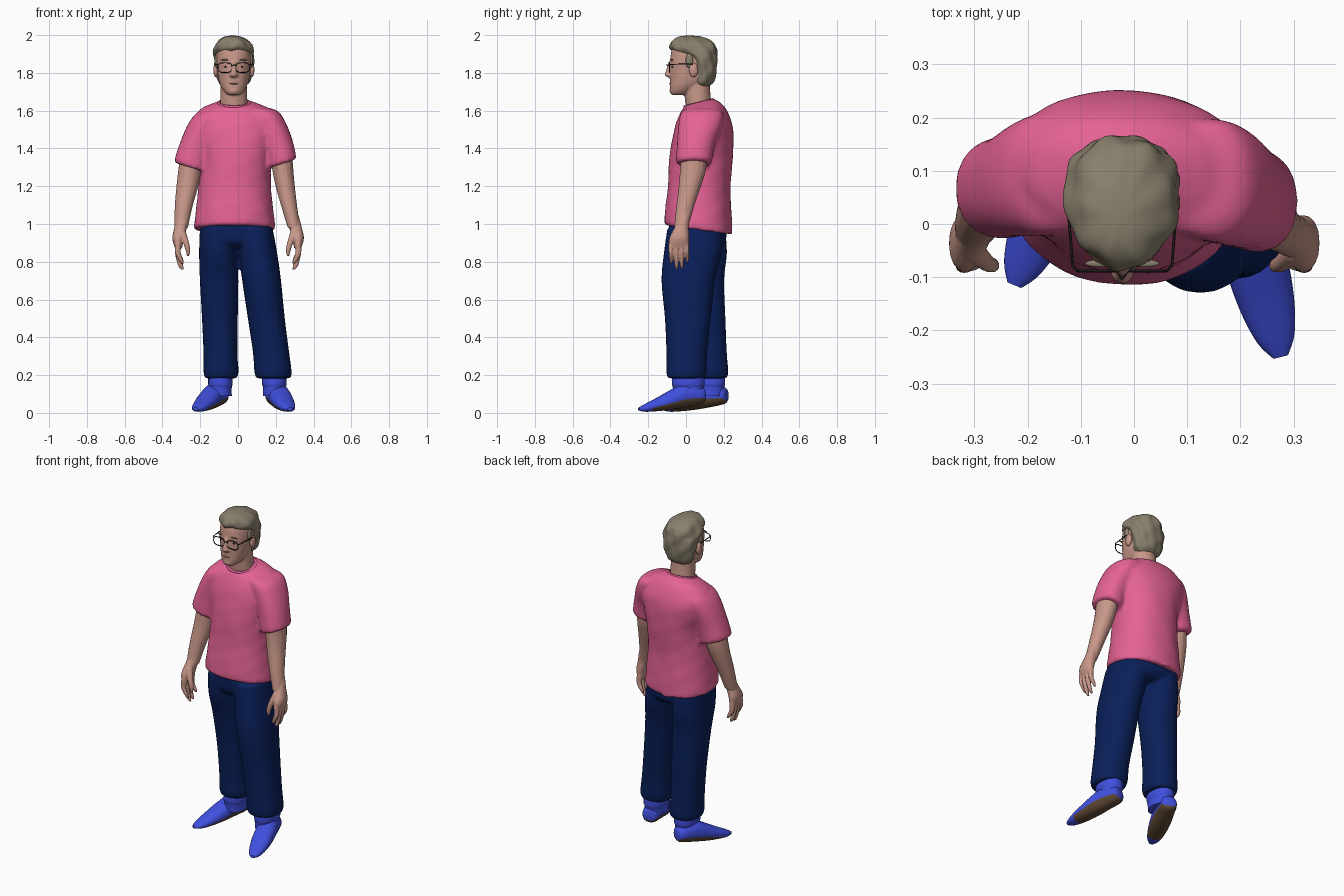
import bpy, bmesh, math
from mathutils import Vector

cube = bpy.data.objects.get("Cube")
if cube:
    bpy.data.objects.remove(cube, do_unlink=True)


def material(name, rgb):
    m = bpy.data.materials.new(name)
    m.use_nodes = True
    m.diffuse_color = (*rgb, 1)
    m.node_tree.nodes["Principled BSDF"].inputs["Base Color"].default_value = (*rgb, 1)
    return m


SKIN = material("skin", (.58, .31, .25))
HAIR = material("hair", (.25, .215, .15))
PINK = material("pink_cotton", (.78, .122, .3))
NAVY = material("navy_denim", (.003, .014, .1))
BLUE = material("blue_shoe", (.052, .08, .74))
SOLE = material("brown_sole", (.11, .065, .034))
BLACK = material("black_frame", (.01, .01, .01))
LIP = material("lip", (.43, .2, .16))


def select(obs):
    bpy.ops.object.select_all(action='DESELECT')
    for ob in obs:
        ob.select_set(True)
    bpy.context.view_layer.objects.active = obs[0]


def finish(name, bm, *mats):
    bmesh.ops.recalc_face_normals(bm, faces=bm.faces)
    mesh = bpy.data.meshes.new(name)
    bm.to_mesh(mesh)
    bm.free()
    for m in mats:
        mesh.materials.append(m)
    ob = bpy.data.objects.new(name, mesh)
    bpy.context.collection.objects.link(ob)
    select([ob])
    bpy.ops.object.shade_smooth_by_angle(angle=math.radians(50))
    return ob


def blend(name, parts, voxel, rounds):
    """Join overlapping parts into one soft continuous skin."""
    select(parts)
    bpy.ops.object.join()
    ob = parts[0]
    ob.name = name
    remesh = ob.modifiers.new("Merge", 'REMESH')
    remesh.mode, remesh.voxel_size, remesh.use_smooth_shade = 'VOXEL', voxel, True
    soften = ob.modifiers.new("Soften", 'SMOOTH')
    soften.factor, soften.iterations = .5, rounds


def smooth_path(rows, steps):
    """Catmull-Rom interpolation through rows of numbers."""
    out = []
    for i in range(len(rows) - 1):
        a, b, c, d = (rows[max(0, min(len(rows) - 1, i + k))] for k in (-1, 0, 1, 2))
        for s in range(steps):
            t = s / steps
            out.append([(2 * q + (r - p) * t + (2 * p - 5 * q + 4 * r - w) * t * t
                         + (3 * q - p - 3 * r + w) * t ** 3) / 2
                        for p, q, r, w in zip(a, b, c, d)])
    return out + [list(rows[-1])]


def loft(name, rows, mat, u=(1, 0, 0), v=(0, 1, 0), sides=24, steps=4,
         power=2.2, wave=0, second=None, rule=None):
    """Rows are x, y, z, radius along u, radius along v, optional front-back tilt."""
    u, v = Vector(u), Vector(v)
    rows = [tuple(r) + (0,) * (6 - len(r)) for r in rows]
    bm, rings = bmesh.new(), []
    for x, y, z, ru, rv, tilt in smooth_path(rows, steps):
        ring = []
        for k in range(sides):
            a = math.tau * k / sides
            c, s = math.cos(a), math.sin(a)
            c = math.copysign(abs(c) ** (2 / power), c)
            s = math.copysign(abs(s) ** (2 / power), s)
            g = 1 + wave * math.sin(9 * a + 25 * z) + wave * math.sin(5 * a - 60 * z)
            p = Vector((x, y, z)) + u * (c * ru * g) + v * (s * rv * g)
            p.z += tilt * s * rv
            ring.append(bm.verts.new(p))
        rings.append(ring)
    for r, q in zip(rings, rings[1:]):
        for k in range(sides):
            n = (k + 1) % sides
            bm.faces.new((r[k], r[n], q[n], q[k]))
    bm.faces.new(rings[0])
    bm.faces.new(rings[-1])
    mats = [mat]
    if second:
        mats.append(second)
        bmesh.ops.recalc_face_normals(bm, faces=bm.faces)
        for f in bm.faces:
            f.material_index = int(rule(f))
    return finish(name, bm, *mats)


def blob(name, centre, size, mat):
    bm = bmesh.new()
    bmesh.ops.create_uvsphere(bm, u_segments=16, v_segments=10, radius=1)
    for w in bm.verts:
        w.co = Vector(a * b + c for a, b, c in zip(w.co, size, centre))
    return finish(name, bm, mat)


def wire(name, points, radius, mat, closed=False):
    cu = bpy.data.curves.new(name, 'CURVE')
    cu.dimensions = '3D'
    cu.bevel_depth, cu.bevel_resolution = radius, 1
    sp = cu.splines.new('POLY')
    sp.points.add(len(points) - 1)
    for p, co in zip(sp.points, points):
        p.co = (*co, 1)
    sp.use_cyclic_u = closed
    cu.materials.append(mat)
    ob = bpy.data.objects.new(name, cu)
    bpy.context.collection.objects.link(ob)


# Shirt: body and sleeves in one cloth, with a collar band
body = loft("shirt_body", [
    (-.018, .065, .97, .211, .176, -.14), (-.018, .065, .985, .215, .179, -.14),
    (-.018, .066, 1.07, .205, .175, -.08), (-.017, .07, 1.2, .192, .165),
    (-.01, .08, 1.35, .187, .168), (-.012, .092, 1.48, .222, .158),
    (-.014, .096, 1.55, .226, .142), (-.016, .09, 1.61, .18, .114, .1),
    (-.018, .078, 1.636, .115, .088, .2), (-.02, .07, 1.645, .084, .074, .25)],
    PINK, sides=40, wave=.004, u=(1, -.06, 0), v=(.06, 1, 0))
right_sleeve = loft("right_sleeve", [
    (-.247, .067, 1.298, .086, .092), (-.248, .067, 1.315, .088, .095),
    (-.226, .074, 1.4, .083, .098), (-.19, .088, 1.5, .078, .112),
    (-.15, .094, 1.565, .069, .115), (-.08, .09, 1.6, .05, .095)],
    PINK, u=(1, 0, -.3))
left_sleeve = loft("left_sleeve", [
    (.23, .042, 1.318, .075, .092), (.231, .042, 1.335, .077, .096),
    (.211, .052, 1.42, .078, .1), (.18, .072, 1.51, .075, .114),
    (.14, .084, 1.58, .068, .115), (.07, .085, 1.605, .05, .095)],
    PINK, u=(1, 0, .3))
blend("shirt", [body, right_sleeve, left_sleeve], .011, 6)
collar = [(-.02 + .083 * math.cos(a), .068 + .075 * math.sin(a), 1.64 + .019 * math.sin(a))
          for a in (math.tau * k / 32 for k in range(32))]
wire("collar_band", collar, .0075, PINK, True)

# Trousers, gathered a little at each hem
seat = loft("trouser_seat", [(-.01, .065, .87, .12, .1), (-.008, .062, .91, .187, .15),
                             (-.01, .06, 1.04, .187, .148)], NAVY, sides=32, power=2.5)
right_leg = loft("right_trouser_leg", [
    (-.09, .12, .183, .084, .094), (-.09, .12, .2, .09, .102), (-.09, .119, .23, .093, .105),
    (-.093, .115, .32, .09, .101), (-.096, .105, .5, .095, .104), (-.1, .085, .7, .102, .117),
    (-.104, .07, .85, .102, .147), (-.102, .062, .98, .1, .145)], NAVY)
left_leg = loft("left_trouser_leg", [
    (.187, .002, .183, .09, .096), (.187, .002, .2, .096, .104), (.184, .003, .23, .099, .107),
    (.175, .004, .32, .096, .108), (.15, .01, .5, .098, .122), (.125, .012, .7, .103, .142),
    (.105, .036, .85, .102, .153), (.085, .046, .98, .098, .145)], NAVY)
blend("trousers", [seat, right_leg, left_leg], .009, 4)


# Shoes: ankle collar, foot with brown underside
def shoe(side, ankle, heel, toe):
    x, y = ankle
    loft(side + "_shoe_collar", [(x, y, .09, .06, .078), (x, y, .135, .06, .082),
                                 (x, y, .155, .065, .087), (x, y, .215, .063, .086)], BLUE)
    h, t = Vector((*heel, 0)), Vector((*toe, 0))
    d = t - h
    across = Vector((-d.y, d.x, 0)).normalized()
    profile = [(0, .09, .025, .025), (.05, .092, .046, .046), (.3, .092, .056, .064),
               (.5, .071, .059, .054), (.72, .045, .052, .036),
               (.9, .027, .036, .021), (1, .02, .014, .008)]
    rows = [(*(h + d * k).xy, z, w, r) for k, z, w, r in profile]

    def underside(f):
        along = (f.calc_center_median() - h).dot(d) / d.length_squared
        return f.normal.z < -.3 and along < .8
    loft(side + "_shoe", rows, BLUE, u=across, v=(0, 0, 1), second=SOLE, rule=underside)


shoe("right", (-.093, .12), (-.085, .215), (-.225, -.115))
shoe("left", (.192, .012), (.185, .1), (.276, -.25))


# Hands hang down with the knuckles facing outward
def hand_parts(side, x, s):
    parts = [loft(side + "_palm", [
        (x - s * .018, -.004, 1.05, .026, .026), (x - s * .008, -.022, .985, .033, .037),
        (x + s * .006, -.036, .925, .031, .053), (x + s * .004, -.038, .872, .019, .05)],
        SKIN, sides=16)]
    for i, (y, tip) in enumerate([(-.08, .79), (-.052, .758), (-.024, .762), (.004, .795)]):
        parts.append(loft(f"{side}_finger_{i + 1}", [
            (x + s * .006, y, .9, .016, .0125), (x + s * .008, y, .85, .016, .012),
            (x - s * .006, y + .002, tip + .025, .014, .0105),
            (x - s * .018, y + .002, tip, .008, .006)], SKIN, sides=10, power=2))
    parts.append(loft(side + "_thumb", [
        (x - s * .01, -.05, .97, .021, .021), (x - s * .033, -.072, .91, .017, .017),
        (x - s * .046, -.078, .86, .013, .013), (x - s * .046, -.078, .83, .006, .006)],
        SKIN, sides=10, power=2))
    return parts


# Bare arms running into the hands
right_arm = loft("right_arm", [
    (-.24, .068, 1.38, .064, .07), (-.255, .06, 1.28, .062, .067), (-.268, .045, 1.2, .058, .059),
    (-.288, .015, 1.09, .047, .048), (-.301, -.014, .98, .036, .037)], SKIN, sides=16, power=2)
blend("right_arm_and_hand", [right_arm] + hand_parts("right", -.311, -1), .0045, 3)
left_arm = loft("left_arm", [
    (.225, .042, 1.4, .06, .07), (.237, .037, 1.29, .056, .069), (.25, .02, 1.2, .051, .059),
    (.272, -.005, 1.09, .042, .047), (.296, -.026, .98, .033, .037)], SKIN, sides=16, power=2)
blend("left_arm_and_hand", [left_arm] + hand_parts("left", .312, 1), .0045, 3)

# Head, neck, nose and chin
CX = -.022
face = [
    loft("head", [
        (CX, -.042, 1.682, .02, .026), (CX, -.032, 1.691, .042, .05),
        (CX, -.008, 1.72, .064, .077), (CX, .02, 1.76, .08, .105), (CX, .033, 1.82, .09, .118),
        (CX, .036, 1.87, .093, .12), (CX, .038, 1.93, .085, .11), (CX, .038, 1.96, .05, .07)],
        SKIN, sides=32),
    loft("neck", [(CX, .072, 1.59, .077, .07), (CX, .062, 1.67, .071, .069),
                  (CX, .055, 1.78, .07, .068)], SKIN, power=2),
    loft("nose", [(CX, -.08, 1.775, .013, .012), (CX, -.089, 1.787, .023, .023),
                  (CX, -.087, 1.81, .014, .02), (CX, -.08, 1.86, .011, .012)],
         SKIN, sides=12, power=2),
    blob("chin", (CX, -.067, 1.705), (.03, .021, .018), SKIN),
    blob("brow_ridge", (CX, -.063, 1.868), (.06, .018, .012), SKIN)]
blend("head", face, .0055, 2)
blob("mouth", (CX, -.084, 1.743), (.026, .005, .004), LIP)

# Hair: cropped back and sides, rounded crown, swept fringe
loft("hair", [
    (CX, .088, 1.73, .06, .035), (CX, .09, 1.755, .084, .058), (CX, .095, 1.82, .099, .067),
    (CX, .08, 1.88, .106, .085), (CX, .058, 1.905, .107, .106), (CX, .041, 1.928, .104, .122),
    (CX, .034, 1.955, .093, .116), (CX - .004, .026, 1.978, .07, .092),
    (CX - .006, .02, 1.992, .042, .058), (CX - .006, .018, 1.997, .016, .022)],
    HAIR, sides=64, power=2, wave=.028)
for i in range(6):
    k = i / 2.5 - 1
    blob(f"fringe_tuft_{i + 1}", (CX + .066 * k, -.06 + .05 * k * k, 1.932 + .01 * (i % 2)),
         (.021, .024, .026), HAIR)

# Ears, eyes, brows and spectacles
ends = []
for side, s in (("right", -1), ("left", 1)):
    ex, rim_y = CX + s * .047, -.088
    blob(side + "_ear", (CX + s * .095, .04, 1.815), (.014, .024, .037), SKIN)
    blob(side + "_sideburn", (CX + s * .09, .018, 1.865), (.012, .02, .04), HAIR)
    blob(side + "_eye", (ex - s * .006, -.071, 1.832), (.01, .006, .004), BLACK)
    blob(side + "_brow", (ex - s * .003, -.074, 1.869), (.026, .007, .004), HAIR)
    rim = []
    for n in range(20):
        c, w = math.cos(math.tau * n / 20), math.sin(math.tau * n / 20)
        rim.append((ex + .037 * math.copysign(abs(c) ** .7, c), rim_y,
                    1.828 + .026 * math.copysign(abs(w) ** .7, w)))
    wire(side + "_spectacle_rim", rim, .0027, BLACK, True)
    wire(side + "_spectacle_arm", [(ex + s * .037, rim_y, 1.842), (CX + s * .093, -.078, 1.845),
                                   (CX + s * .102, .03, 1.848), (CX + s * .1, .06, 1.825)], .0027, BLACK)
    ends.append((CX + s * .01, rim_y, 1.838))
wire("spectacle_bridge", [ends[0], (CX, rim_y - .016, 1.843), ends[1]], .0027, BLACK)
